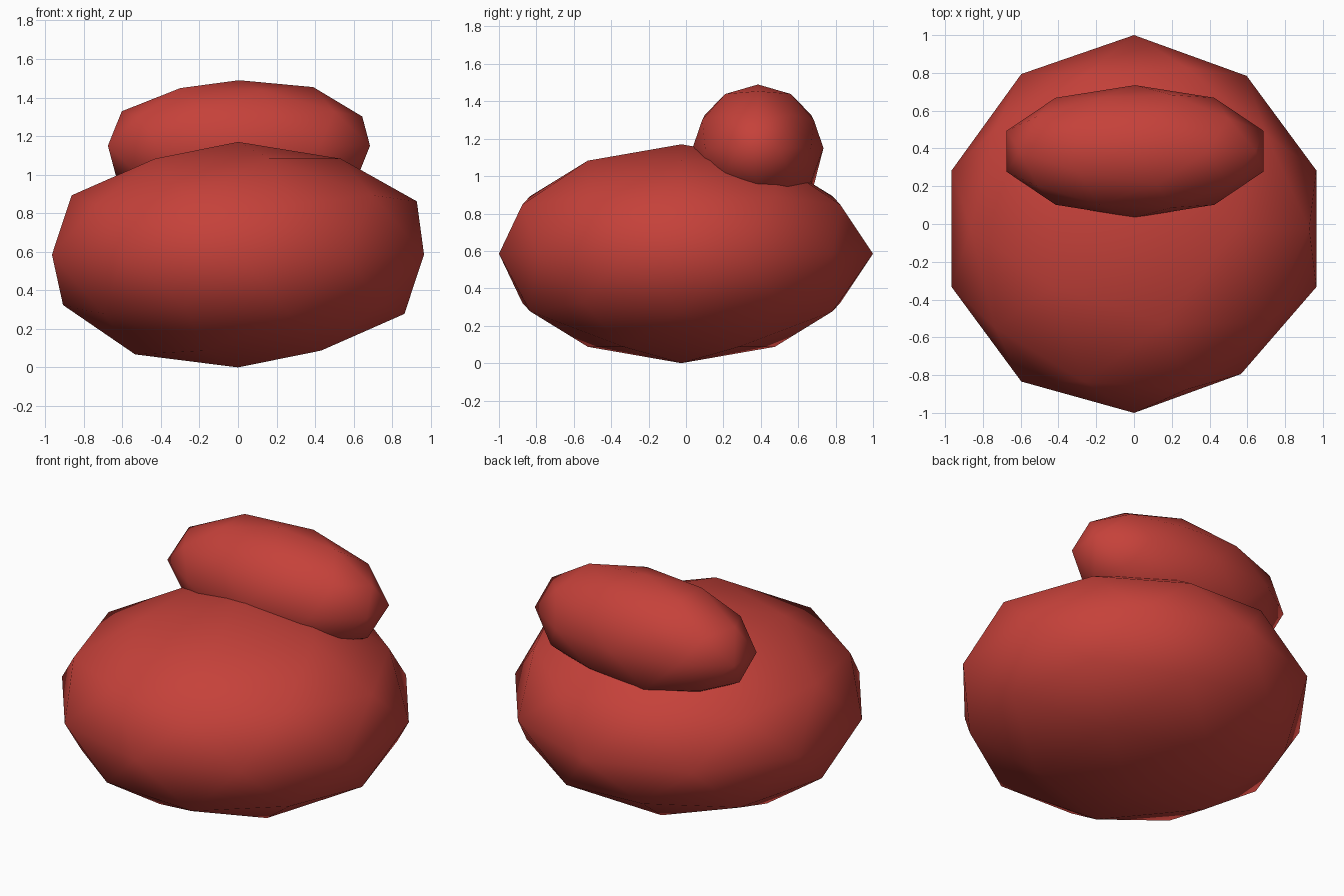
import bpy
import bmesh
from mathutils import Vector

cube = bpy.data.objects.get("Cube")
if cube:
    bpy.data.objects.remove(cube, do_unlink=True)

# Single colour
red = bpy.data.materials.new("warm_red")
red.use_nodes = True
red.diffuse_color = (0.56, 0.053, 0.042, 1)
red.node_tree.nodes["Principled BSDF"].inputs["Base Color"].default_value = red.diffuse_color


def pebble(name, center, radii, nudges):
    """Low-poly ellipsoid; each nudge moves the vertex nearest a direction."""
    bm = bmesh.new()
    bmesh.ops.create_icosphere(bm, subdivisions=2, radius=1)
    picks = [(max(bm.verts, key=lambda v: v.co.normalized().dot(Vector(d).normalized())),
              Vector(move)) for d, move in nudges]
    for v in bm.verts:
        v.co = Vector(center) + v.co * Vector(radii)
    for v, move in picks:
        v.co += move
    for f in bm.faces:
        f.smooth = True
    mesh = bpy.data.meshes.new(name)
    bm.to_mesh(mesh)
    bm.free()
    mesh.materials.append(red)
    obj = bpy.data.objects.new(name, mesh)
    bpy.context.collection.objects.link(obj)
    return obj


# Broad flattened base
pebble("body", (0, -0.025, 0.585), (1.015, 1.0, 0.585), [
    ((0, 1, 0), (0, 0.025, 0)),
    ((0, -1, 0), (0, 0.025, 0)),
    ((0.59, -0.81, 0), (-0.03, 0.04, 0)),
    ((-0.59, 0.81, 0), (0, 0.01, 0)),
    ((0.89, 0, 0.45), (0.02, 0, 0.015)),
    ((-0.53, 0, -0.85), (0, 0, -0.02)),
])

# Elongated lobe resting on the back
pebble("upper_lobe", (0.005, 0.385, 1.15), (0.715, 0.35, 0.34), [
    ((-0.28, 0.85, -0.45), (0, 0, -0.05)),
    ((0.72, 0.53, -0.45), (0, 0, -0.01)),
    ((0.53, 0, 0.85), (0.01, 0, 0.015)),
    ((-0.43, 0.31, 0.85), (0, 0, 0.01)),
    ((-0.43, -0.31, 0.85), (0, 0, 0.01)),
])
